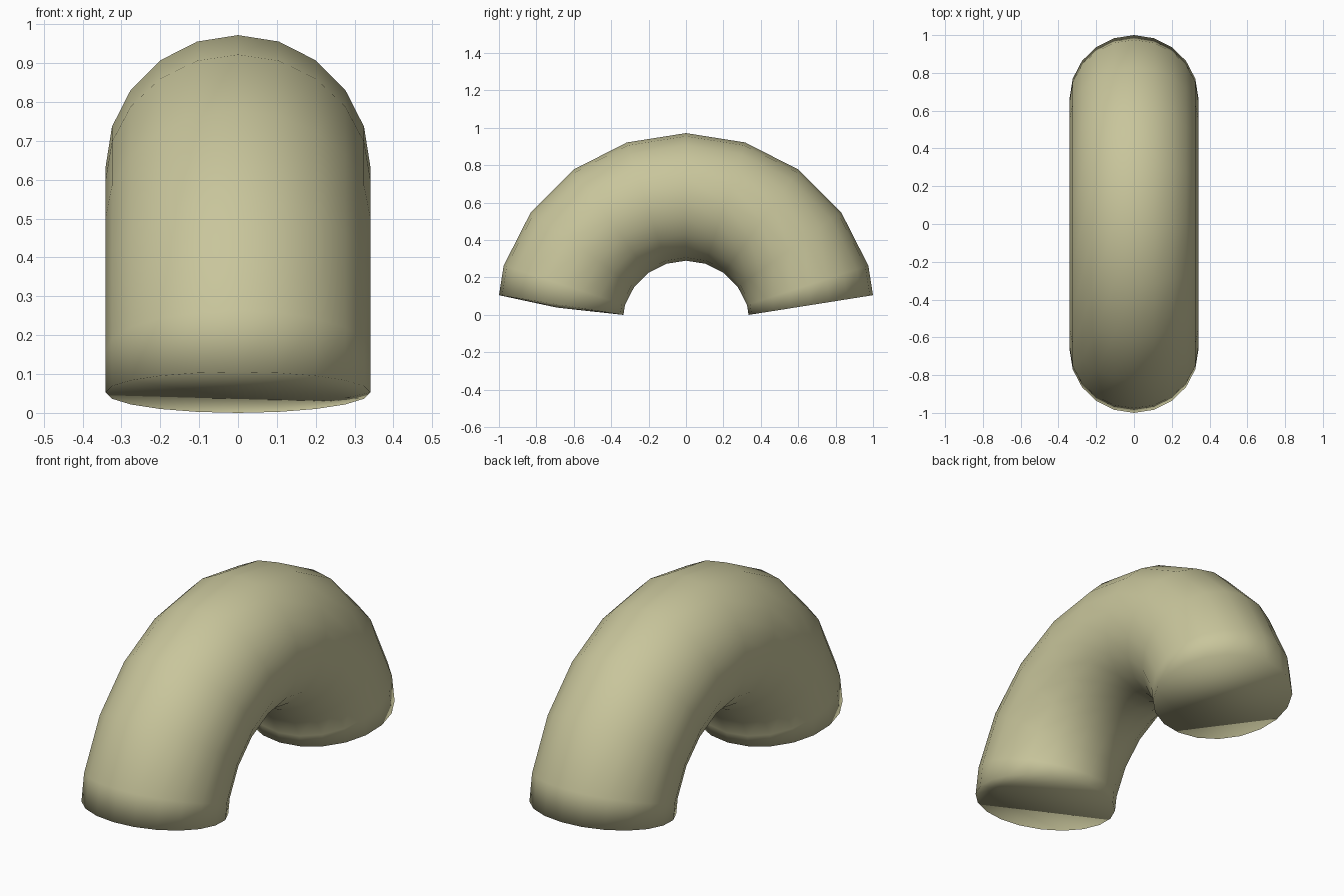
import bpy, bmesh
from math import sin, cos, radians, pi

if "Cube" in bpy.data.objects:
    bpy.data.objects.remove(bpy.data.objects["Cube"])

MAJOR, MINOR, CENTRE_Z, SIDES = 0.684, 0.341, -0.053, 20

bm = bmesh.new()

# Rings swept along the arch; the end rings sit halfway along a segment
rings = []
for deg in [-81] + list(range(-72, 73, 18)) + [81]:
    a = radians(deg)
    k = cos(radians(9)) if abs(deg) == 81 else 1.0
    ring = []
    for j in range(SIDES):
        b = 2 * pi * j / SIDES
        r = (MAJOR + MINOR * cos(b)) * k
        ring.append(bm.verts.new((MINOR * sin(b), r * sin(a), CENTRE_Z + r * cos(a))))
    rings.append(ring)

# Tube wall
for r0, r1 in zip(rings, rings[1:]):
    for j in range(SIDES):
        n = (j + 1) % SIDES
        bm.faces.new((r0[j], r0[n], r1[n], r1[j]))

# Flat cap at the back, slightly dented cap at the front
bm.faces.new(rings[-1])
dent = bm.verts.new((0.28, -0.69, 0.039))
for j in range(SIDES):
    bm.faces.new((rings[0][j], rings[0][(j + 1) % SIDES], dent))

bmesh.ops.recalc_face_normals(bm, faces=bm.faces)
for f in bm.faces:
    f.smooth = True

mesh = bpy.data.meshes.new("arched_tube")
bm.to_mesh(mesh)
bm.free()
tube = bpy.data.objects.new("arched_tube", mesh)
bpy.context.collection.objects.link(tube)

# Khaki colour
mat = bpy.data.materials.new("khaki")
mat.diffuse_color = (0.58, 0.56, 0.33, 1)
mat.use_nodes = True
mat.node_tree.nodes["Principled BSDF"].inputs["Base Color"].default_value = mat.diffuse_color
mesh.materials.append(mat)
